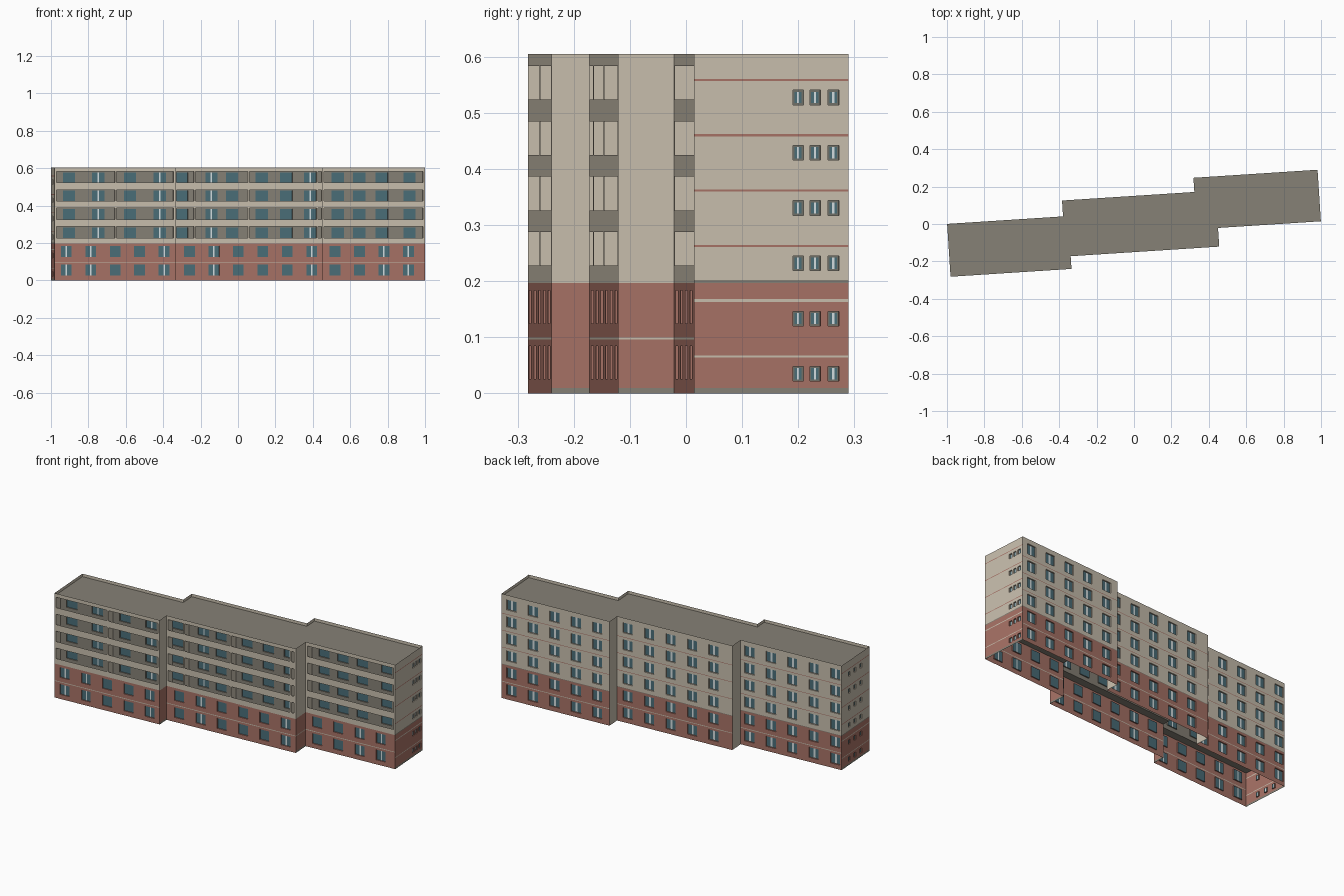
import bpy
import bmesh
from math import radians
from mathutils import Vector

if "Cube" in bpy.data.objects:
    bpy.data.objects.remove(bpy.data.objects["Cube"])

TOP, ROOF, SPLIT, FLOOR = 0.605, 0.588, 0.197, 0.0985
DEPTH = 0.045
TURN = radians(3.7)
BEIGE, RED, GREY, GLASS, WHITE, FRAME = range(6)


def srgb(r, g, b):
    return tuple((c / 255) ** 2.2 for c in (r, g, b)) + (1.0,)


def material(name, colour):
    mat = bpy.data.materials.new(name)
    mat.use_nodes = True
    mat.diffuse_color = colour
    bsdf = mat.node_tree.nodes["Principled BSDF"]
    bsdf.inputs["Base Color"].default_value = colour
    bsdf.inputs["Roughness"].default_value = 0.9
    return mat


MATERIALS = [
    material("beige render", srgb(200, 190, 173)),
    material("brick red render", srgb(166, 114, 102)),
    material("warm grey", srgb(133, 128, 117)),
    material("teal glass", srgb(76, 110, 120)),
    material("white sash", srgb(212, 222, 224)),
    material("window frame", srgb(112, 112, 104)),
]


def finish(name, bm):
    mesh = bpy.data.meshes.new(name)
    bm.to_mesh(mesh)
    bm.free()
    for mat in MATERIALS:
        mesh.materials.append(mat)
    obj = bpy.data.objects.new(name, mesh)
    obj.rotation_euler.z = TURN
    bpy.context.collection.objects.link(obj)


def quad(bm, points, mat):
    face = bm.faces.new([bm.verts.new(p) for p in points])
    face.material_index = mat


class Plane:
    """Vertical wall frame: s along the wall, z up, d inwards."""

    def __init__(self, a, b):
        self.a = Vector((a[0], a[1], 0))
        run = Vector((b[0], b[1], 0)) - self.a
        self.length = run.length
        self.dir = run.normalized()
        self.inward = Vector((-self.dir.y, self.dir.x, 0))

    def at(self, s, z, d=0.0):
        return self.a + self.dir * s + self.inward * d + Vector((0, 0, z))

    def rect(self, bm, s0, s1, z0, z1, mat, d=0.0):
        quad(bm, [self.at(s0, z0, d), self.at(s1, z0, d),
                  self.at(s1, z1, d), self.at(s0, z1, d)], mat)


def band_colour(bands, z):
    return next(mat for top, mat in bands if z < top)


def wall(name, plane, bands, windows=(), bays=(), z0=0.0, d=0.0):
    """Sheet wall cut by window and bay holes, with recessed windows."""
    bm = bmesh.new()
    holes = [w[:4] for w in windows] + list(bays)
    ss = sorted({0.0, plane.length} | {s for h in holes for s in h[:2]})
    zs = sorted({z0} | {t for t, _ in bands} | {z for h in holes for z in h[2:]})
    for sa, sb in zip(ss, ss[1:]):
        for za, zb in zip(zs, zs[1:]):
            s, z = (sa + sb) / 2, (za + zb) / 2
            if not any(h[0] < s < h[1] and h[2] < z < h[3] for h in holes):
                plane.rect(bm, sa, sb, za, zb, band_colour(bands, z), d)
    finish(name, bm)
    if not windows:
        return
    bm = bmesh.new()
    for sa, sb, za, zb, mullion, rim in windows:
        back = d + 0.006
        mat = band_colour(bands, (za + zb) / 2)
        ring = [(sa, za), (sb, za), (sb, zb), (sa, zb)]
        for p, q in zip(ring, ring[1:] + ring[:1]):
            quad(bm, [plane.at(*p, d), plane.at(*q, d),
                      plane.at(*q, back), plane.at(*p, back)], mat)
        # Frame strips, glass and central sash
        if rim:
            for x0, x1 in ((sa, sa + rim), (sb - rim, sb)):
                plane.rect(bm, x0, x1, za, zb, FRAME, back)
            for y0, y1 in ((za, za + rim), (zb - rim, zb)):
                plane.rect(bm, sa + rim, sb - rim, y0, y1, FRAME, back)
        mid = (sa + sb) / 2
        parts = [(sa + rim, mid - mullion / 2, GLASS), (mid + mullion / 2, sb - rim, GLASS)]
        if mullion:
            parts.append((mid - mullion / 2, mid + mullion / 2, WHITE))
        for x0, x1, m in parts:
            plane.rect(bm, x0, x1, za + rim, zb - rim, m, back)
    finish(name + "_windows", bm)


def column(centres, width, floors, low, high, mullion=0.0, rim=0.0):
    return [(c - width / 2, c + width / 2, k * FLOOR + low, k * FLOOR + high, mullion, rim)
            for c in centres for k in floors]


# Stepped plan, anticlockwise
outline = [(-.997, -.218), (-.349, -.218), (-.349, -.15), (.447, -.15),
           (.447, -.05), (.998, -.05), (.998, .226), (.333, .226),
           (.333, .15), (-.376, .15), (-.376, .065), (-.997, .065)]
edges = [Plane(a, b) for a, b in zip(outline, outline[1:] + outline[:1])]

# Colour bands
front_bands = [(.096, RED), (.1, BEIGE), (SPLIT, RED), (TOP, BEIGE)]
step_bands = [(.01, GREY), (SPLIT, RED), (TOP, BEIGE)]
lined_step_bands = [(.01, GREY)] + front_bands
back_bands = front_bands[:3] + [(.2, GREY)]
end_bands = [(.01, GREY), (.064, RED), (.068, BEIGE), (.163, RED), (.168, BEIGE),
             (SPLIT, RED), (.202, GREY)]
for k in range(3, 6):
    back_bands += [(k * FLOOR - .001, BEIGE), (k * FLOOR + .002, RED)]
for k in range(2, 6):
    end_bands += [(k * FLOOR + .064, BEIGE), (k * FLOOR + .068, RED)]
back_bands.append((TOP, BEIGE))
end_bands.append((TOP, BEIGE))

# Front facades: name, edge, first window, count, sashed windows, dividers, loggia windows
fronts = [
    ("right_block", 0, .063, 5, (0, 1, 4), (.328,),
     [(.08, 0), (.237, 1), (.407, 0), (.567, 1)]),
    ("middle_block", 2, .079, 6, (1, 5), (.108, .396, .765),
     [(.04, 0), (.2, 1), (.31, 0), (.47, 0), (.6, 0), (.73, 1)]),
    ("left_block", 4, .07, 4, (2, 3), (),
     [(.087, 0), (.202, 0), (.322, 0), (.472, 0)]),
]
for name, e, first, count, sashed, dividers, doors in fronts:
    plane = edges[e]
    windows = []
    for i in range(count):
        windows += column([first + .131 * i], .058, range(2), .026, .085,
                          .008 if i in sashed else 0)
    cuts = [.01] + [c for x in dividers for c in (x - .004, x + .004)] + [plane.length - .01]
    spans = list(zip(cuts[::2], cuts[1::2]))
    bays = [(s0, s1, SPLIT + k * FLOOR + .031, SPLIT + k * FLOOR + .091)
            for s0, s1 in spans for k in range(4)]
    wall(name + "_front", plane, front_bands, windows, bays)

    # Loggia back wall with windows, slabs and dividers
    openings = []
    for c, sash in doors:
        openings += column([c], .066, range(2, 6), .024, .086, .009 if sash else 0)
    wall(name + "_loggia_back", plane, [(ROOF, GREY)], openings, z0=SPLIT, d=DEPTH)
    bm = bmesh.new()
    for k in range(4):
        for z in (SPLIT + k * FLOOR, SPLIT + k * FLOOR + .092):
            quad(bm, [plane.at(0, z), plane.at(plane.length, z),
                      plane.at(plane.length, z, DEPTH), plane.at(0, z, DEPTH)], GREY)
    finish(name + "_loggia_slabs", bm)
    bm = bmesh.new()
    for s in cuts:
        quad(bm, [plane.at(s, SPLIT), plane.at(s, SPLIT, DEPTH),
                  plane.at(s, ROOF, DEPTH), plane.at(s, ROOF)], BEIGE)
    finish(name + "_loggia_dividers", bm)

# Back facades
for name, e, first in (("left_block", 6, .062), ("middle_block", 8, .066),
                       ("right_block", 10, .054)):
    centres = [first + .132 * i for i in range(5)]
    wall(name + "_back", edges[e], back_bands,
         column(centres, .06, range(6), .026, .085, .012, .003))

# End walls
for name, e, centres in (("left_end", 5, (.186, .216, .249)),
                         ("right_end", 11, (.078, .135, .195))):
    wall(name, edges[e], end_bands,
         column(centres, .019, range(6), .022, .048, .004, .003))

# Step walls between the blocks
wall("front_step_outer", edges[1], step_bands)
wall("front_step_inner", edges[3], lined_step_bands)
for name, e in (("back_step_inner", 7), ("back_step_outer", 9)):
    wall(name, edges[e], [(TOP, BEIGE)])

# Flat roof sunk behind the rim
bm = bmesh.new()
quad(bm, [(x, y, ROOF) for x, y in outline], GREY)
finish("flat_roof", bm)
